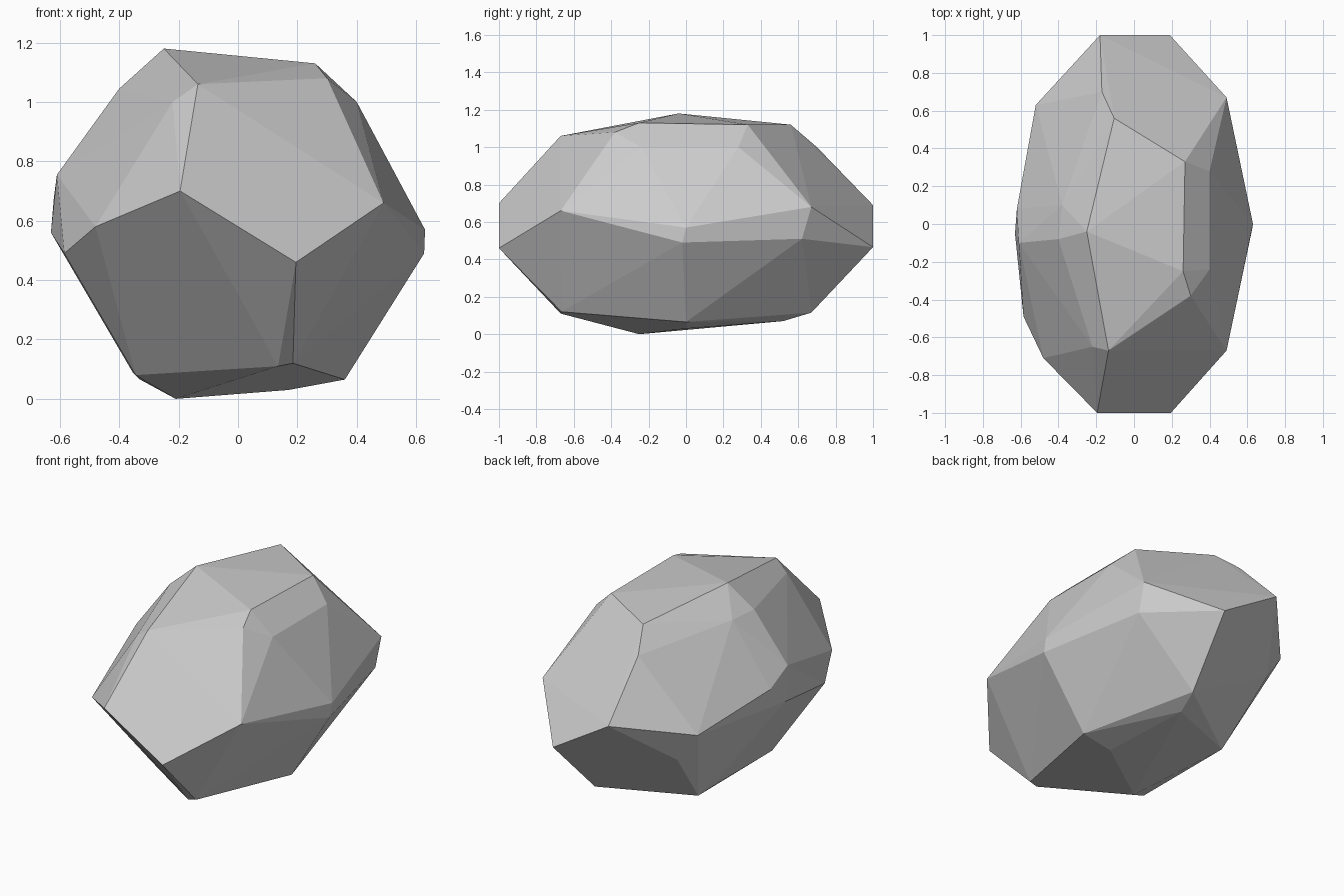
import bpy, bmesh, math

# Corner points of the faceted stone, grouped by side
top = [(-.25, -.04, 1.18), (.26, -.25, 1.13), (.27, .33, 1.12), (.30, -.38, 1.08),
       (.40, -.24, 1.0), (.40, .28, 1.0), (-.135, -.67, 1.06), (-.22, -.65, 1.0),
       (-.40, -.08, 1.045), (-.38, .10, 1.043), (-.105, .56, 1.12), (-.17, .70, 1.0)]
front = [(-.195, -1, .70), (.195, -1, .46), (-.48, -.71, .58)]
back = [(-.18, 1, .69), (.19, 1, .465)]
right = [(.49, -.67, .66), (.49, .67, .68), (.63, 0, .57), (.627, -.02, .49), (.485, .62, .51)]
left = [(-.585, -.49, .49), (-.61, -.10, .755), (-.62, .08, .68), (-.63, -.05, .56),
        (-.52, .63, .585), (-.40, .655, .415)]
bottom = [(.135, -.67, .11), (.185, -.665, .12), (.36, 0, .065), (.17, 0, .03), (-.21, -.25, 0),
          (-.345, -.33, .08), (-.355, .26, .09), (-.33, .355, .065), (.14, .67, .115), (.10, .52, .07)]

# Wrap the corners in a convex hull and merge coplanar triangles into flat facets
bm = bmesh.new()
for p in top + front + back + right + left + bottom:
    bm.verts.new(p)
hull = bmesh.ops.convex_hull(bm, input=bm.verts[:])
loose = [v for v in bm.verts if not v.link_faces]
bmesh.ops.delete(bm, geom=loose, context='VERTS')
bmesh.ops.dissolve_limit(bm, angle_limit=math.radians(3), verts=bm.verts[:], edges=bm.edges[:])
bmesh.ops.recalc_face_normals(bm, faces=bm.faces[:])

mesh = bpy.data.meshes.new("faceted_stone")
bm.to_mesh(mesh)
bm.free()
stone = bpy.data.objects.new("faceted_stone", mesh)
bpy.context.collection.objects.link(stone)
